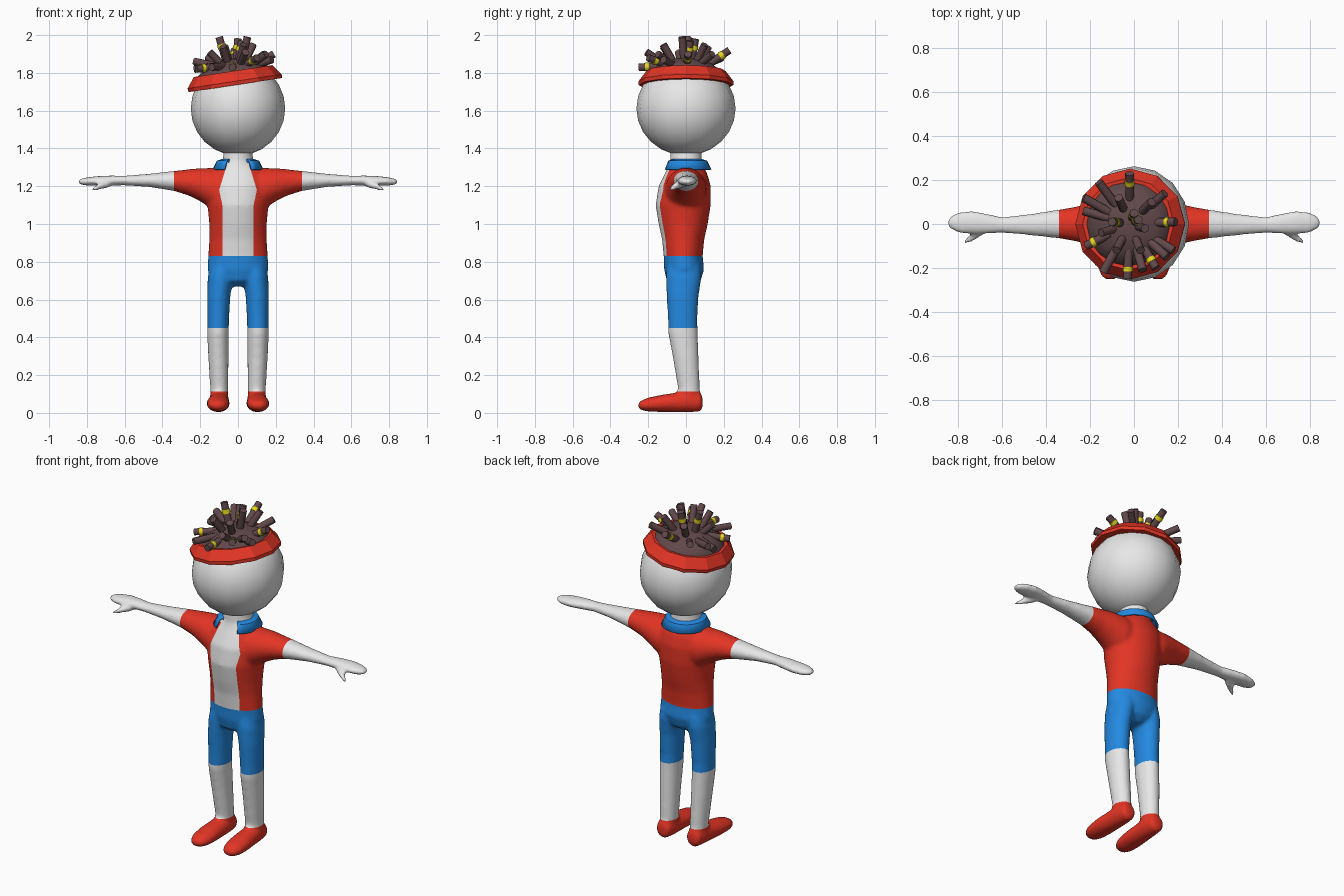
import bpy, bmesh, math
from mathutils import Vector, Matrix

if "Cube" in bpy.data.objects:
    bpy.data.objects.remove(bpy.data.objects["Cube"])

X, Y, Z = Vector((1, 0, 0)), Vector((0, 1, 0)), Vector((0, 0, 1))


def material(name, rgb):
    mat = bpy.data.materials.new(name)
    mat.use_nodes = True
    color = (*rgb, 1)
    mat.diffuse_color = color
    mat.node_tree.nodes["Principled BSDF"].inputs["Base Color"].default_value = color
    return mat


white = material("white", (0.8, 0.8, 0.8))
red = material("red", (0.77, 0.035, 0.018))
blue = material("blue", (0.017, 0.25, 0.75))
brown = material("brown", (0.12, 0.065, 0.07))
yellow = material("yellow", (0.78, 0.68, 0.01))


def loft(bm, rings, u, v, sides=20, closed=False):
    """Skin elliptical rings (center, radius along u, radius along v)."""
    loops = []
    for center, a, b in rings:
        angles = [math.tau * i / sides for i in range(sides)]
        loops.append([bm.verts.new(Vector(center) + u * a * math.cos(t) + v * b * math.sin(t))
                      for t in angles])
    faces = []
    pairs = list(zip(loops, loops[1:]))
    if closed:
        pairs.append((loops[-1], loops[0]))
    else:
        faces += [bm.faces.new(loops[0]), bm.faces.new(loops[-1])]
    for low, high in pairs:
        for i in range(sides):
            j = (i + 1) % sides
            faces.append(bm.faces.new((low[i], low[j], high[j], high[i])))
    bmesh.ops.recalc_face_normals(bm, faces=faces)
    return faces


def finish(name, bm, mats, smooth=None):
    mesh = bpy.data.meshes.new(name)
    bm.to_mesh(mesh)
    bm.free()
    for mat in mats:
        mesh.materials.append(mat)
    obj = bpy.data.objects.new(name, mesh)
    bpy.context.collection.objects.link(obj)
    bpy.ops.object.select_all(action="DESELECT")
    obj.select_set(True)
    bpy.context.view_layer.objects.active = obj
    if smooth:
        bpy.ops.object.shade_smooth_by_angle(angle=math.radians(smooth))
    return obj


# Body: torso with neck
bm = bmesh.new()
torso = [(0.67, -0.01, 0.05, 0.05), (0.7, -0.012, 0.12, 0.09), (0.76, -0.01, 0.162, 0.106),
         (0.83, -0.015, 0.158, 0.103), (0.92, -0.015, 0.152, 0.112), (1.0, -0.015, 0.152, 0.13),
         (1.1, -0.015, 0.162, 0.146), (1.2, -0.007, 0.17, 0.138), (1.26, 0, 0.155, 0.115),
         (1.3, 0, 0.12, 0.095), (1.33, 0, 0.083, 0.085), (1.42, 0, 0.07, 0.08)]
loft(bm, [((0, y, z), a, b) for z, y, a, b in torso], X, Y, 32)

# Limbs, given for one side and mirrored
arm = [(0.03, 0, 1.18, 0.1, 0.1), (0.13, 0, 1.185, 0.11, 0.112), (0.2, 0, 1.208, 0.095, 0.088),
       (0.26, 0, 1.22, 0.08, 0.07), (0.34, 0, 1.228, 0.066, 0.053), (0.48, -0.003, 1.231, 0.048, 0.034),
       (0.6, -0.004, 1.23, 0.036, 0.026), (0.67, 0.002, 1.23, 0.046, 0.027),
       (0.74, 0.008, 1.228, 0.053, 0.026), (0.8, 0.006, 1.225, 0.047, 0.022),
       (0.835, 0.006, 1.224, 0.03, 0.015), (0.848, 0.006, 1.224, 0.012, 0.008)]
thumb = [(0.68, -0.02, 1.215, 0.026, 0.022), (0.73, -0.055, 1.2, 0.022, 0.018),
         (0.765, -0.078, 1.185, 0.014, 0.012), (0.775, -0.085, 1.18, 0.007, 0.006)]
leg = [(0.1, 0.015, 0.05, 0.048, 0.06), (0.099, 0.015, 0.13, 0.048, 0.058),
       (0.104, -0.002, 0.3, 0.054, 0.069), (0.106, -0.016, 0.42, 0.057, 0.078),
       (0.105, -0.018, 0.5, 0.058, 0.078), (0.102, -0.018, 0.62, 0.062, 0.085),
       (0.092, -0.012, 0.72, 0.068, 0.095), (0.08, -0.01, 0.78, 0.07, 0.09)]
shoe = [(0.1, 0.088, 0.055, 0.03, 0.03), (0.1, 0.075, 0.058, 0.045, 0.052),
        (0.1, 0.02, 0.06, 0.053, 0.057), (0.102, -0.04, 0.056, 0.056, 0.053),
        (0.105, -0.13, 0.05, 0.062, 0.046), (0.107, -0.2, 0.044, 0.058, 0.037),
        (0.107, -0.24, 0.04, 0.04, 0.025), (0.107, -0.252, 0.04, 0.02, 0.012)]
for side in (1, -1):
    for rings, u, v in ((arm, Y, Z), (thumb, Y, Z), (leg, X, Y), (shoe, X, Z)):
        loft(bm, [((side * x, y, z), a, b) for x, y, z, a, b in rings], u, v)

# Fuse everything into one skin
body = finish("body", bm, [white, red, blue])
remesh = body.modifiers.new("fuse", "REMESH")
remesh.mode = "VOXEL"
remesh.voxel_size = 0.01
relax = body.modifiers.new("relax", "SMOOTH")
relax.factor = 0.5
relax.iterations = 8
for name in ("fuse", "relax"):
    bpy.ops.object.modifier_apply(modifier=name)

# Cut the clothing edges and colour the faces between them
bm = bmesh.new()
bm.from_mesh(body.data)
SOLE, SOCK, KNEE, WAIST, NECK, CUFF = 0.0, 0.112, 0.45, 0.83, 1.31, 0.34
opening = [(WAIST, 0.083), (1.1, 0.083), (1.18, 0.1), (NECK, 0.06)]


def cut(point, normal, faces):
    geom = list(faces)
    geom += list({e for f in geom for e in f.edges}) + list({v for f in geom for v in f.verts})
    bmesh.ops.bisect_plane(bm, geom=geom, plane_co=point, plane_no=normal, dist=0.0001)


for z in [SOCK, KNEE] + [z for z, x in opening]:
    cut((0, 0, z), Z, bm.faces)
for side in (1, -1):
    cut((side * CUFF, 0, 0), X, bm.faces)
    for (z0, x0), (z1, x1) in zip(opening, opening[1:]):
        band = [f for f in bm.faces if z0 < f.calc_center_median().z < z1
                and f.calc_center_median().y < 0 and abs(f.calc_center_median().x) < 0.2]
        cut((side * x0, 0, z0), (z1 - z0, 0, side * (x0 - x1)), band)


def in_opening(c):
    for (z0, x0), (z1, x1) in zip(opening, opening[1:]):
        if z0 <= c.z <= z1:
            return c.y < 0 and abs(c.x) < x0 + (x1 - x0) * (c.z - z0) / (z1 - z0)
    return False


for f in bm.faces:
    c = f.calc_center_median()
    if c.z < SOCK:
        f.material_index = 1
    elif c.z < KNEE or c.z > NECK or abs(c.x) > CUFF or in_opening(c):
        f.material_index = 0
    else:
        f.material_index = 2 if c.z < WAIST else 1
    f.smooth = True
bm.to_mesh(body.data)
bm.free()

# Head
bm = bmesh.new()
bmesh.ops.create_uvsphere(bm, u_segments=16, v_segments=12, radius=0.25,
                          matrix=Matrix.Translation((0, 0, 1.612)) @ Matrix.Diagonal((1, 1.05, 1, 1)))
finish("head", bm, [white], 60)

# Open collar, wrapped round the back of the neck
bm = bmesh.new()
steps = 20
strip = []
for i in range(steps + 1):
    t = math.radians(-57 + 294 * i / steps)
    strip.append([bm.verts.new((r * math.cos(t), r * math.sin(t), z))
                  for r, z in ((0.086, 1.3), (0.088, 1.335), (0.105, 1.328), (0.125, 1.285))])
for a, b in zip(strip, strip[1:]):
    for k in range(3):
        bm.faces.new((a[k], b[k], b[k + 1], a[k + 1]))
collar = finish("collar", bm, [blue], 40)
collar.modifiers.new("thickness", "SOLIDIFY").thickness = 0.01

# Tilted headband and hair cap
pivot = Matrix.Translation((-0.02, 0, 1.77))
tilt = pivot @ Matrix.Rotation(-0.15, 4, "Y")
bm = bmesh.new()
band = [(-0.035, 0.21), (-0.035, 0.25), (-0.015, 0.252), (0.04, 0.21), (0.035, 0.17)]
loft(bm, [((0, 0, z), r, r) for z, r in band], X, Y, 12, closed=True)
bm.transform(tilt)
finish("headband", bm, [red], 20)

bm = bmesh.new()
dome = [(0.0, 0.2), (0.035, 0.195), (0.075, 0.14), (0.1, 0.07), (0.105, 0.02)]
loft(bm, [((0, 0, z), r, r) for z, r in dome], X, Y, 16)
bm.transform(tilt)
finish("hair_cap", bm, [brown], 50)

# Hair locks: tip position, and whether the lock wears a bead
locks = [(-0.02, 0.23, 1.92, 1), (-0.16, 0.19, 1.88, 0), (-0.23, 0.12, 1.86, 0),
         (-0.23, 0.06, 1.82, 0), (0.14, 0.14, 1.9, 0), (0.19, 0.01, 1.9, 1),
         (0.18, -0.12, 1.87, 0), (0.15, -0.15, 1.9, 0), (0.1, -0.2, 1.88, 1),
         (0.04, -0.21, 1.91, 0), (-0.03, -0.25, 1.83, 1), (-0.14, -0.22, 1.83, 0),
         (-0.22, -0.1, 1.82, 1), (-0.1, 0.01, 1.99, 1), (0, 0.05, 1.98, 1),
         (0.05, -0.02, 1.99, 0), (0.02, 0.02, 1.97, 1), (-0.08, -0.12, 1.94, 0),
         (0.08, 0.1, 1.95, 0), (-0.15, -0.04, 1.91, 0), (0.03, -0.12, 1.95, 0),
         (-0.07, 0.12, 1.94, 0)]
bm = bmesh.new()
for x, y, z, bead in locks:
    tip = Vector((x, y, z))
    base = Vector((x * 0.45 - 0.01, y * 0.45, 1.835))
    along = (tip - base).normalized()
    u = along.orthogonal().normalized()
    v = along.cross(u)
    loft(bm, [(base, 0.02, 0.02), (tip, 0.02, 0.02)], u, v, 8)
    if bead:
        ends = [(base.lerp(tip, t), 0.023, 0.023) for t in (0.6, 0.75)]
        for f in loft(bm, ends, u, v, 8):
            f.material_index = 1
finish("hair_locks", bm, [brown, yellow], 50)
